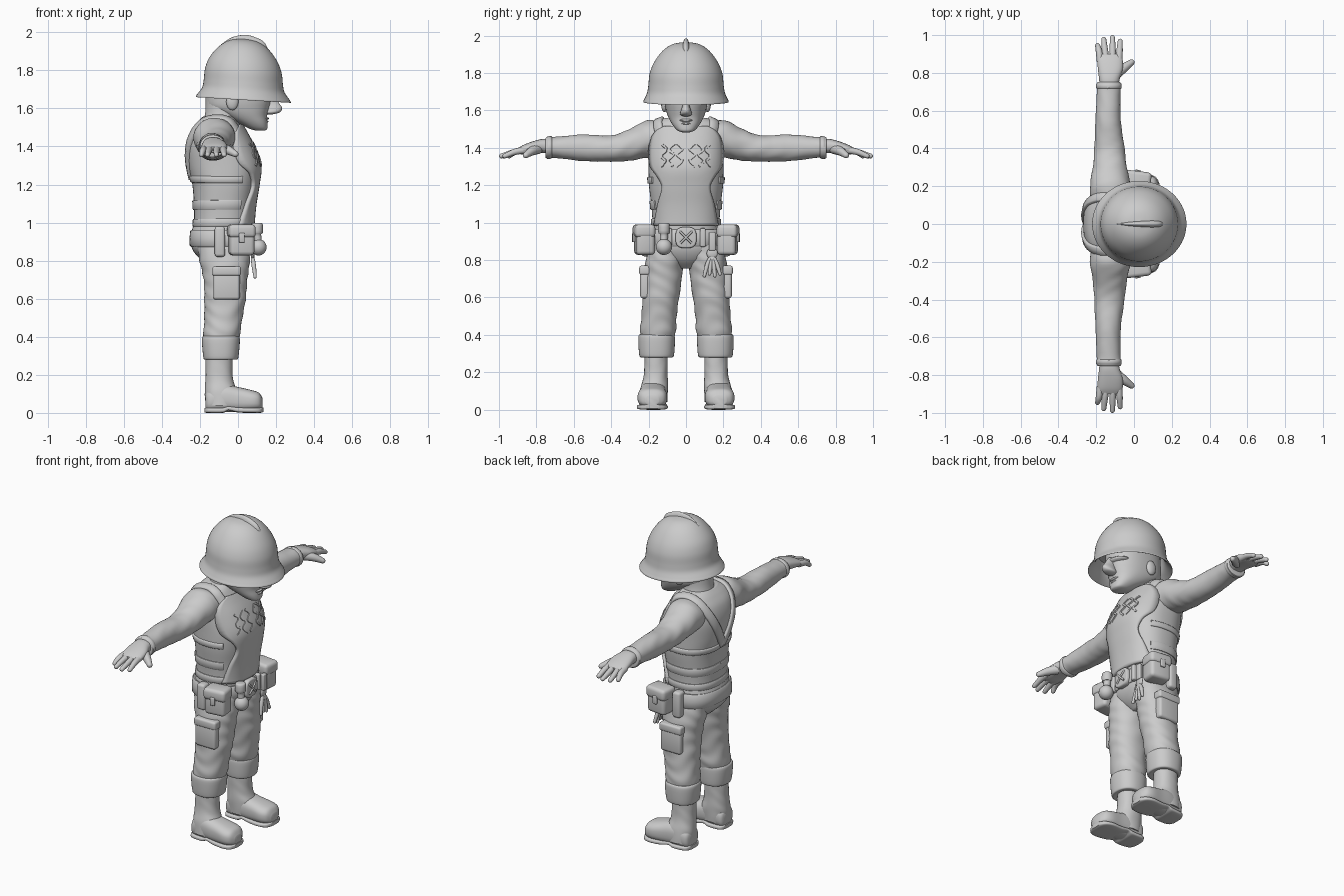
import bpy, bmesh, math
from mathutils import Vector, Matrix
from mathutils.bvhtree import BVHTree

grey = bpy.data.materials.new("clay_grey")
grey.diffuse_color = (0.6, 0.6, 0.6, 1)


def finish(name, bm, angle=50):
    bmesh.ops.recalc_face_normals(bm, faces=bm.faces)
    me = bpy.data.meshes.new(name)
    bm.to_mesh(me)
    bm.free()
    me.materials.append(grey)
    ob = bpy.data.objects.new(name, me)
    bpy.context.collection.objects.link(ob)
    bpy.ops.object.select_all(action='DESELECT')
    ob.select_set(True)
    bpy.context.view_layer.objects.active = ob
    bpy.ops.object.shade_smooth_by_angle(angle=math.radians(angle))
    return ob


def spline(keys, n):
    """Catmull-Rom samples through tuples of numbers."""
    out = []
    for i in range(len(keys) - 1):
        a, b, c, d = keys[max(i - 1, 0)], keys[i], keys[i + 1], keys[min(i + 2, len(keys) - 1)]
        for k in range(n):
            t = k / n
            out.append([0.5 * (2 * q + (r - p) * t + (2 * p - 5 * q + 4 * r - s) * t * t
                               + (3 * q - p - 3 * r + s) * t ** 3) for p, q, r, s in zip(a, b, c, d)])
    return out + [list(keys[-1])]


def loft(name, axis, keys, n=5, p=2.0, seg=40, fold=0.0, tilt=0.0, angle=50):
    """Skin of superellipse rings: (position, centre 1, centre 2, radius 1, radius 2)."""
    bm = bmesh.new()
    rings = []
    for t, c1, c2, r1, r2 in spline(keys, n):
        ring = []
        for k in range(seg):
            a = 2 * math.pi * k / seg
            c, s = math.cos(a), math.sin(a)
            f = 1 + fold * math.sin(70 * t + 3 * math.sin(2 * a + 9 * t))
            u = c1 + f * r1 * math.copysign(abs(c) ** (2 / p), c)
            v = c2 + f * r2 * math.copysign(abs(s) ** (2 / p), s)
            co = {'z': (u, v, t - tilt * u), 'y': (u, t, v), 'x': (t, u, v)}[axis]
            ring.append(bm.verts.new(co))
        rings.append(ring)
    for a, b in zip(rings, rings[1:]):
        for k in range(seg):
            j = (k + 1) % seg
            bm.faces.new((a[k], a[j], b[j], b[k]))
    bm.faces.new(rings[0])
    bm.faces.new(rings[-1])
    return finish(name, bm, angle)


def box(name, loc, size, bevel=0.015, rot=0.0):
    bm = bmesh.new()
    bmesh.ops.create_cube(bm, size=1)
    bmesh.ops.scale(bm, vec=size, verts=bm.verts)
    bmesh.ops.bevel(bm, geom=bm.edges[:], offset=bevel, segments=3, profile=0.5, affect='EDGES')
    bmesh.ops.transform(bm, matrix=Matrix.Translation(loc) @ Matrix.Rotation(rot, 4, 'Z'), verts=bm.verts)
    return finish(name, bm)


def ball(name, loc, size, rot=0.0):
    bm = bmesh.new()
    bmesh.ops.create_uvsphere(bm, u_segments=24, v_segments=14, radius=1)
    bmesh.ops.transform(bm, matrix=Matrix.Translation(loc) @ Matrix.Rotation(rot, 4, 'Y')
                        @ Matrix.Diagonal((*size, 1)), verts=bm.verts)
    return finish(name, bm)


def tube(name, pts, seg=14):
    """Round limb through (x, y, z, radius) with a domed tip."""
    bm = bmesh.new()
    path = spline(pts, 5)
    end, d = Vector(path[-1][:3]), (Vector(path[-1][:3]) - Vector(path[-2][:3])).normalized()
    r = path[-1][3]
    path += [[*(end + d * r * math.sin(a)), r * math.cos(a)] for a in (0.4, 0.8, 1.15, 1.45)]
    rings = []
    for i, q in enumerate(path):
        tan = Vector(path[min(i + 1, len(path) - 1)][:3]) - Vector(path[max(i - 1, 0)][:3])
        side = tan.cross(Vector((0.01, 0.02, 1)) if abs(tan.z) < 0.8 * tan.length else Vector((1, 0, 0))).normalized()
        up = side.cross(tan).normalized()
        rings.append([bm.verts.new(Vector(q[:3]) + q[3] * (side * math.cos(a) + up * math.sin(a)))
                      for a in (2 * math.pi * k / seg for k in range(seg))])
    for a, b in zip(rings, rings[1:]):
        for k in range(seg):
            bm.faces.new((a[k], a[k - 1], b[k - 1], b[k]))
    bm.faces.new(rings[0])
    bm.faces.new(rings[-1])
    return finish(name, bm)


# Torso, pelvis and belt
TORSO = [(.96, -.083, 0, .15, .18), (1.02, -.08, 0, .15, .18), (1.1, -.077, 0, .155, .186),
         (1.2, -.073, 0, .167, .198), (1.3, -.079, 0, .182, .2), (1.4, -.1, 0, .168, .2),
         (1.48, -.112, 0, .138, .192), (1.53, -.108, 0, .105, .175), (1.56, -.1, 0, .08, .11)]
torso = loft("torso", 'z', TORSO, 6, 2.4, 56)
tree = BVHTree.FromObject(torso, bpy.context.evaluated_depsgraph_get())
loft("pelvis", 'z', [(.755, -.07, 0, .06, .05), (.8, -.075, 0, .115, .14), (.86, -.085, 0, .155, .192),
                     (.93, -.088, 0, .16, .19), (.99, -.085, 0, .148, .18)], 5, 2.3)
loft("belt", 'z', [(.875, -.085, 0, .155, .19), (.88, -.085, 0, .169, .204), (.955, -.085, 0, .167, .2),
                   (.96, -.085, 0, .155, .19)], 2, 2.4, 56)


def band(name, pts, width, thick=0.01):
    """Strap laid on the torso surface."""
    bm = bmesh.new()
    path = [tree.find_nearest(Vector(q))[:2] for q in spline(pts, 7)]
    rows = []
    for i, (p, nrm) in enumerate(path):
        tan = path[min(i + 1, len(path) - 1)][0] - path[max(i - 1, 0)][0]
        side = nrm.cross(tan).normalized() * width / 2
        rows.append([bm.verts.new(v) for v in (p - side - nrm * .012, p - side + nrm * thick * .6,
                     p - side * .8 + nrm * thick, p + side * .8 + nrm * thick,
                     p + side + nrm * thick * .6, p + side - nrm * .012)])
    for a, b in zip(rows, rows[1:]):
        for k in range(6):
            bm.faces.new((a[k], a[k - 1], b[k - 1], b[k]))
    bm.faces.new(rows[0])
    bm.faces.new(rows[-1])
    finish(name, bm)


# Chest plate: a shell following the front of the torso
bm = bmesh.new()
outline = [(.985, .165), (1.1, .145), (1.19, .125), (1.25, .15), (1.31, .188), (1.42, .188), (1.48, .16), (1.51, .115)]
grid = []
for z, w in spline(outline, 5):
    row = []
    for k in range(-10, 11):
        hit = tree.ray_cast(Vector((1, w * k / 10, z)), Vector((-1, 0, 0)))
        row.append(bm.verts.new(hit[0] + Vector((.008, 0, 0))))
    grid.append(row)
for a, b in zip(grid, grid[1:]):
    for k in range(20):
        bm.faces.new((a[k], a[k + 1], b[k + 1], b[k]))
plate = finish("chest_plate", bm)
solid = plate.modifiers.new("thickness", 'SOLIDIFY')
solid.thickness, solid.offset = 0.024, 0

# Straps, vest bands and wavy plate relief
for s, lab in ((1, "left"), (-1, "right")):
    band(f"shoulder_strap_{lab}", [(.05, .15 * s, 1.44), (-.02, .155 * s, 1.52), (-.1, .15 * s, 1.57),
                                   (-.2, .13 * s, 1.5), (-.27, .07 * s, 1.36), (-.27, 0, 1.23)], .05, .014)
    for z, w in ((1.225, .035), (1.09, .05), (1.0, .04)):
        band(f"vest_band_{lab}", [(.03, .19 * s, z), (-.07, .22 * s, z), (-.2, .17 * s, z), (-.28, 0, z)], w, .008)
    for i, y in enumerate((.035, .085, .135)):
        band(f"plate_relief_{lab}", [(.12, (y + .015 * (-1) ** (i + k)) * s, 1.3 + .035 * k) for k in range(5)], .014, .024)

# Neck, head and face
loft("neck", 'z', [(1.5, -.09, 0, .1, .11), (1.58, -.08, 0, .092, .09), (1.68, -.07, 0, .1, .095)])
loft("head", 'z', [(1.483, .118, 0, .02, .02), (1.492, .108, 0, .045, .045), (1.52, .08, 0, .075, .07),
                   (1.56, .035, 0, .118, .093), (1.6, .005, 0, .158, .107), (1.65, .003, 0, .17, .115),
                   (1.76, .01, 0, .17, .12)], 5, 2.3)
loft("nose", 'z', [(1.568, .165, 0, .012, .012), (1.578, .175, 0, .042, .031), (1.6, .182, 0, .05, .027),
                   (1.63, .172, 0, .042, .018), (1.67, .16, 0, .03, .018)])
ball("brow", (.13, 0, 1.655), (.06, .095, .02))
ball("upper_lip", (.142, 0, 1.547), (.02, .036, .009))
ball("lower_lip", (.14, 0, 1.53), (.02, .03, .009))
ball("chin", (.125, 0, 1.503), (.03, .035, .02))

# Helmet with brim and comb
loft("helmet", 'z', [(1.76, .028, 0, .185, .18), (1.69, .028, 0, .205, .19), (1.648, .028, 0, .244, .222),
                     (1.652, .028, 0, .249, .228), (1.668, .028, 0, .238, .22), (1.70, .028, 0, .216, .207),
                     (1.74, .028, 0, .208, .201), (1.8, .028, 0, .201, .194), (1.86, .028, 0, .178, .17),
                     (1.92, .03, 0, .13, .125), (1.955, .03, 0, .075, .072), (1.967, .03, 0, .008, .008)],
     5, 2, 56, tilt=.06)
loft("helmet_comb", 'x', [(-.09, 0, 1.93, .003, .006), (-.03, 0, 1.94, .012, .034), (.04, 0, 1.935, .018, .051),
                          (.1, 0, 1.925, .021, .045), (.14, 0, 1.905, .016, .04), (.16, 0, 1.89, .004, .012)], 5, 2, 20)

for s, lab in ((1, "left"), (-1, "right")):
    ball(f"ear_{lab}", (-.03, .115 * s, 1.635), (.032, .018, .045))

    # Sleeve, cuff and hand
    loft(f"sleeve_{lab}", 'y', [(.08 * s, -.115, 1.44, .11, .085), (.2 * s, -.125, 1.448, .108, .1),
                                (.3 * s, -.128, 1.416, .09, .085), (.4 * s, -.13, 1.396, .08, .07),
                                (.55 * s, -.137, 1.4, .067, .071), (.7 * s, -.134, 1.402, .063, .056),
                                (.745 * s, -.133, 1.4, .064, .057), (.752 * s, -.133, 1.4, .05, .045)], 6, 2.1, fold=.014)
    loft(f"cuff_{lab}", 'y', [(.715 * s, -.133, 1.402, .06, .05), (.72 * s, -.133, 1.402, .067, .06),
                              (.742 * s, -.133, 1.4, .067, .06), (.747 * s, -.133, 1.4, .055, .05)], 2)
    loft(f"palm_{lab}", 'y', [(.73 * s, -.132, 1.408, .05, .04), (.77 * s, -.13, 1.41, .055, .037),
                              (.82 * s, -.125, 1.402, .066, .032), (.87 * s, -.127, 1.39, .067, .025),
                              (.9 * s, -.13, 1.382, .058, .015)], 5, 2.3, 28)
    for i, (x0, x1, y1) in enumerate(((-.178, -.193, .945), (-.147, -.16, .978), (-.112, -.114, .987), (-.08, -.073, .968))):
        tube(f"finger_{lab}_{i + 1}", [(x0, .86 * s, 1.388, .019), (x0 * .5 + x1 * .5, .915 * s, 1.378, .017),
                                       (x1, y1 * s, 1.356, .013)])
    tube(f"thumb_{lab}", [(-.1, .79 * s, 1.395, .028), (-.055, .825 * s, 1.382, .024), (-.013, .856 * s, 1.36, .016)])

    # Trouser leg, rolled cuff and boot
    loft(f"trouser_leg_{lab}", 'z', [(.9, -.08, .1 * s, .14, .09), (.8, -.07, .115 * s, .132, .1),
                                     (.7, -.066, .124 * s, .115, .102), (.6, -.068, .135 * s, .109, .098),
                                     (.5, -.077, .144 * s, .1, .094), (.42, -.085, .15 * s, .097, .096),
                                     (.36, -.09, .155 * s, .085, .085)], 7, 2.2, fold=.017)
    loft(f"trouser_cuff_{lab}", 'z', [(.4, -.09, .157 * s, .08, .08), (.402, -.09, .157 * s, .094, .092),
                                      (.38, -.09, .157 * s, .1, .098), (.3, -.09, .157 * s, .093, .094),
                                      (.28, -.09, .157 * s, .085, .085), (.285, -.09, .157 * s, .06, .06)], 4, 2.3)
    loft(f"boot_shaft_{lab}", 'z', [(.33, -.1, .16 * s, .072, .064), (.25, -.1, .16 * s, .07, .062),
                                    (.17, -.098, .163 * s, .073, .065), (.11, -.09, .17 * s, .085, .074),
                                    (.04, -.09, .175 * s, .08, .074)], 5, 2.2, fold=.01)
    loft(f"boot_foot_{lab}", 'x', [(-.172, .17 * s, .06, .035, .035), (-.155, .172 * s, .064, .062, .058),
                                   (-.08, .175 * s, .078, .072, .074), (0, .178 * s, .07, .074, .066),
                                   (.07, .18 * s, .064, .079, .056), (.11, .181 * s, .06, .066, .046),
                                   (.13, .181 * s, .05, .035, .025)], 5, 2.6)
    loft(f"boot_sole_{lab}", 'x', [(-.176, .17 * s, .014, .04, .012), (-.155, .172 * s, .014, .068, .014),
                                   (-.08, .175 * s, .014, .074, .014), (-.05, .176 * s, .024, .073, .012),
                                   (0, .178 * s, .016, .077, .014), (.07, .18 * s, .014, .083, .014),
                                   (.115, .181 * s, .014, .068, .014), (.134, .181 * s, .017, .035, .012)], 4, 4)

    # Cargo pocket and belt pouches
    box(f"cargo_pocket_{lab}", (-.06, .215 * s, .67), (.14, .06, .15), .015)
    box(f"cargo_flap_{lab}", (-.06, .218 * s, .745), (.15, .064, .05), .012)
    box(f"belt_pouch_{lab}", (.018, .222 * s, .905), (.13, .1, .155), .02, -.12 * s)
    box(f"pouch_flap_{lab}", (.018, .225 * s, .955), (.142, .11, .07), .02, -.12 * s)
    box(f"pouch_tab_{lab}", (.02, .28 * s, .92), (.03, .014, .05), .005, -.12 * s)
    box(f"small_pouch_{lab}", (-.095, .21 * s, .9), (.055, .06, .16), .015)
    box(f"belt_loop_{lab}", (.075, .09 * s, .92), (.03, .03, .1), .008)

# Buckle with crossed bars
loft("buckle", 'x', [(.07, 0, .92, .056, .056), (.095, 0, .92, .056, .056), (.1, 0, .92, .048, .048)], 2, 3, 32)
for s in (1, -1):
    tube("buckle_bar", [(.1, -.03 * s, .89, .006), (.104, 0, .92, .006), (.1, .03 * s, .95, .006)], 8)

# Hanging flask
ball("flask_body", (.108, -.118, .87), (.042, .043, .043))
loft("flask_neck", 'z', [(.9, .105, -.118, .02, .02), (.94, .1, -.118, .022, .022), (.945, .1, -.118, .03, .03),
                         (.99, .1, -.118, .03, .03), (.998, .1, -.118, .02, .02)], 3, 2, 20)

# Bunch of keys
box("key_strap", (.08, .14, .9), (.025, .035, .1), .006)
loft("key_ring", 'x', [(.07, .14, .835, .02, .02), (.078, .14, .835, .03, .03), (.086, .14, .835, .02, .02)], 3, 2, 20)
for k in range(4):
    y = .14 + .016 * (k - 1.5)
    tube("key", [(.075, .14, .83, .008), (.082, y, .78, .012), (.09, y + .012 * (k - 1.5), .715 + .01 * (k % 2), .009)], 10)
